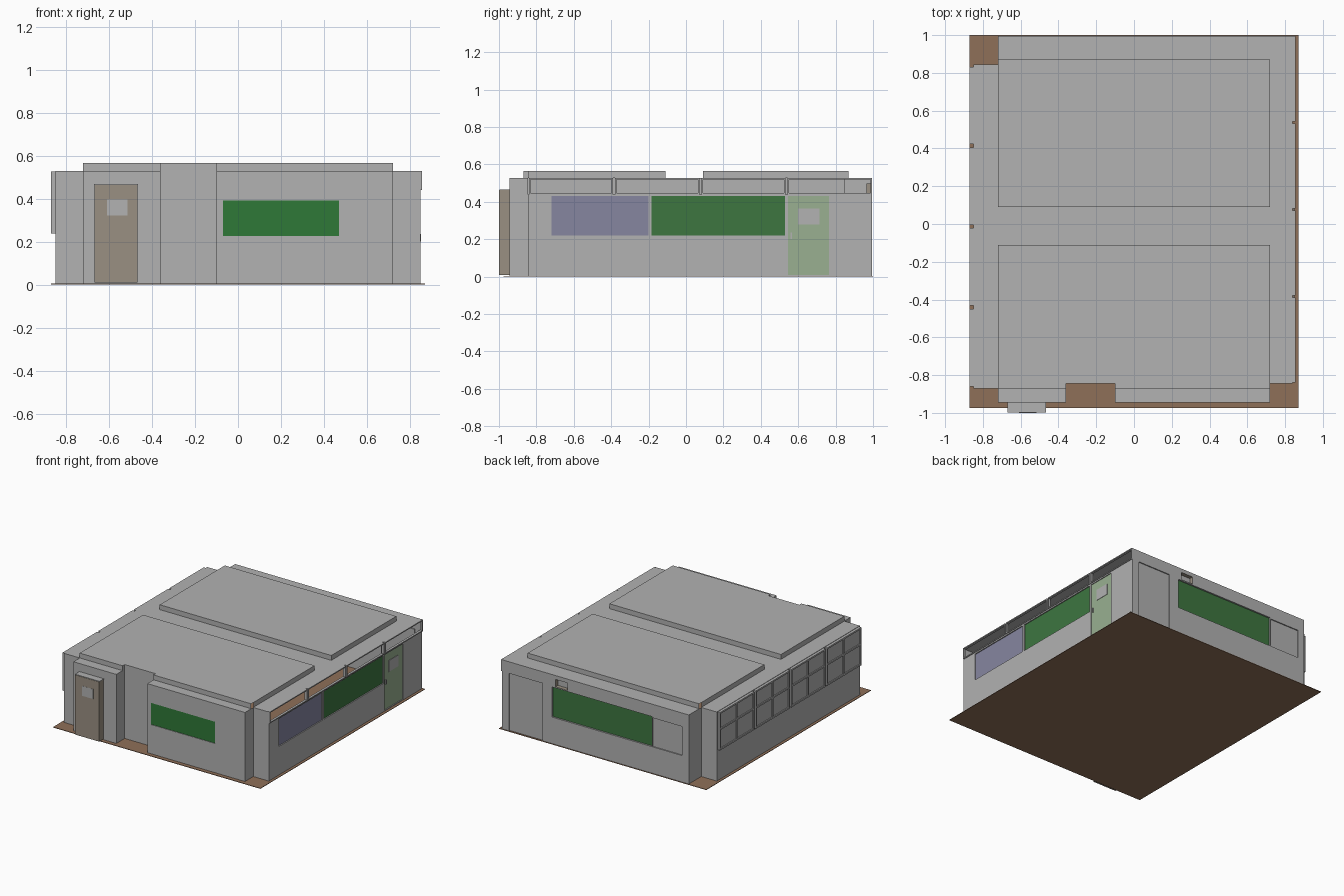
import bpy, bmesh

if "Cube" in bpy.data.objects:
    bpy.data.objects.remove(bpy.data.objects["Cube"])


def mat(name, r, g, b):
    m = bpy.data.materials.new(name)
    m.diffuse_color = (r, g, b, 1)
    m.use_nodes = True
    m.node_tree.nodes["Principled BSDF"].inputs["Base Color"].default_value = m.diffuse_color
    return m


GREY = mat("plaster grey", .445, .445, .445)
BROWN = mat("floor brown", .275, .162, .098)
TAN = mat("door tan", .323, .279, .223)
GREEN = mat("board green", .047, .181, .051)
GREEN2 = mat("front board green", .028, .188, .038)
LILAC = mat("pinboard lilac", .238, .238, .352)
MINT = mat("door mint", .319, .434, .283)


def finish(name, bm, mats):
    me = bpy.data.meshes.new(name)
    bm.to_mesh(me)
    bm.free()
    for m in mats:
        me.materials.append(m)
    ob = bpy.data.objects.new(name, me)
    bpy.context.collection.objects.link(ob)
    return ob


def add_box(bm, x0, x1, y0, y1, z0, z1):
    v = bmesh.ops.create_cube(bm, size=1)["verts"]
    for p in v:
        p.co = ((x0 + x1) / 2 + p.co.x * (x1 - x0),
                (y0 + y1) / 2 + p.co.y * (y1 - y0),
                (z0 + z1) / 2 + p.co.z * (z1 - z0))


def boxes(name, m, *dims):
    bm = bmesh.new()
    for d in dims:
        add_box(bm, *d)
    return finish(name, bm, [m])


def point(axis, c, s, z):
    return (s, c, z) if axis == "x" else (c, s, z)


def quad(bm, pts, out=None):
    f = bm.faces.new([bm.verts.new(p) for p in pts])
    f.normal_update()
    if out and sum(a * b for a, b in zip(f.normal, out)) < 0:
        f.normal_flip()
    return f


def wall(name, axis, c, a, b, top, sign, holes=()):
    """Wall sheet along an axis at offset c, with rectangular holes."""
    bm = bmesh.new()
    ss = sorted({a, b, *[h[0] for h in holes], *[h[1] for h in holes]})
    zs = sorted({0, top, *[h[2] for h in holes], *[h[3] for h in holes]})
    out = point(axis, sign, 0, 0)
    for s0, s1 in zip(ss, ss[1:]):
        for z0, z1 in zip(zs, zs[1:]):
            s, z = (s0 + s1) / 2, (z0 + z1) / 2
            if any(h[0] < s < h[1] and h[2] < z < h[3] for h in holes):
                continue
            quad(bm, [point(axis, c, *p) for p in ((s0, z0), (s1, z0), (s1, z1), (s0, z1))], out)
    return finish(name, bm, [GREY])


def recess(name, axis, c, sign, hole, depth, panel, rim=GREY):
    """Open box set into a wall hole: rim faces plus a coloured back panel."""
    s0, s1, z0, z1 = hole
    d = c - sign * depth
    bm = bmesh.new()
    corners = [(s0, z0), (s1, z0), (s1, z1), (s0, z1)]
    quad(bm, [point(axis, d, *p) for p in corners], point(axis, sign, 0, 0))
    mid = ((s0 + s1) / 2, (z0 + z1) / 2)
    for p, q in zip(corners, corners[1:] + corners[:1]):
        inward = point(axis, 0, mid[0] - (p[0] + q[0]) / 2, mid[1] - (p[1] + q[1]) / 2)
        f = quad(bm, [point(axis, c, *p), point(axis, c, *q), point(axis, d, *q), point(axis, d, *p)], inward)
        f.material_index = 1
    return finish(name, bm, [panel, rim])


# floor
boxes("floor", BROWN, (-.87, .87, -.975, 1, 0, .004))

# roof with two raised bays and pillar notches
XS = [-.85, -.72, -.36, -.10, .72, .84]
YS = [-.945, -.87, -.845, -.11, .09, .845, .87, .995]
LOW, HIGH = .528, .565


def height(x, y):
    if y < -.845 and -.36 < x < -.10:
        return None
    if (x < -.72 and (y < -.87 or y > .845)) or (x > .72 and y < -.845):
        return None
    if abs(x) < .72 and (-.87 < y < -.11 or .09 < y < .87):
        return HIGH
    return LOW


bm = bmesh.new()
cells = {}
for i, (x0, x1) in enumerate(zip(XS, XS[1:])):
    for j, (y0, y1) in enumerate(zip(YS, YS[1:])):
        h = height((x0 + x1) / 2, (y0 + y1) / 2)
        cells[i, j] = h
        if h:
            quad(bm, [(x0, y0, h), (x1, y0, h), (x1, y1, h), (x0, y1, h)], (0, 0, 1))
for (i, j), h in cells.items():
    x, y = cells.get((i + 1, j)), cells.get((i, j + 1))
    if h and x and x != h:      # steps facing sideways
        a = XS[i + 1]
        quad(bm, [(a, YS[j], LOW), (a, YS[j + 1], LOW), (a, YS[j + 1], HIGH), (a, YS[j], HIGH)], (h - x, 0, 0))
    if h and y and y != h:      # steps facing front and back
        a = YS[j + 1]
        quad(bm, [(XS[i], a, LOW), (XS[i + 1], a, LOW), (XS[i + 1], a, HIGH), (XS[i], a, HIGH)], (0, h - y, 0))
finish("roof", bm, [GREY])

# front wall, stepping around the pillars
front_board = (-.07, .47, .225, .39)
wall("front_wall_left_corner", "x", -.87, -.85, -.72, LOW, -1)
wall("front_wall_door_bay", "x", -.945, -.72, -.36, LOW, -1)
wall("front_wall_pillar", "x", -.845, -.36, -.10, HIGH, -1)
wall("front_wall_board_bay", "x", -.945, -.10, .72, LOW, -1, [front_board])
wall("front_wall_right_corner", "x", -.845, .72, .85, LOW, -1)
recess("front_board", "x", -.945, -1, front_board, .004, GREEN2)
wall("front_return_1", "y", -.72, -.945, -.87, LOW, -1)
wall("front_return_2", "y", -.36, -.945, -.845, LOW, 1)
wall("front_return_3", "y", -.10, -.945, -.845, LOW, -1)
wall("front_return_4", "y", .72, -.945, -.845, LOW, 1)
for n, x in (("left", -.36), ("right", -.10)):
    boxes("bay_notch_" + n, GREY, (x - .0005, x + .0005, -.87, -.845, LOW, HIGH))

# back wall with door, board, side panel and speaker box
back = {"door": ((.51, .79, .004, .44), .008, GREY, GREY),
        "board": ((-.41, .43, .205, .433), .012, GREEN, GREY),
        "panel": ((-.665, -.415, .205, .425), .008, GREY, GREY),
        "speaker": ((.30, .40, .442, .498), .03, GREY, TAN)}
wall("back_wall", "x", .995, -.72, .85, LOW, 1, [v[0] for v in back.values()])
for n, (hole, depth, panel, rim) in back.items():
    recess("back_" + n, "x", .995, 1, hole, depth, panel, rim)
wall("back_corner_wall", "x", .845, -.85, -.72, LOW, 1)
wall("back_corner_return", "y", -.72, .845, .995, LOW, -1)

# right wall, open above for the high windows
right = {"pinboard": ((-.72, -.2, .22, .43), .008, LILAC),
         "board": ((-.185, .53, .22, .43), .008, GREEN),
         "door": ((.545, .765, .01, .43), .006, MINT)}
wall("right_wall", "y", .85, -.845, .995, .44, 1, [v[0] for v in right.values()])
for n, (hole, depth, panel) in right.items():
    recess("right_" + n, "y", .85, 1, hole, depth, panel)
boxes("right_door_window", GREY, (.842, .847, .60, .715, .28, .365))
boxes("right_door_handle", GREY, (.842, .852, .56, .567, .20, .235))


def window(name, x0, x1, y0, y1, z0, z1, t, posts=(), rails=()):
    """Frame of bars around an opening, with extra posts and rails."""
    bars = [(x0, x1, y, y + t, z0, z1) for y in (y0, *posts, y1 - t)]
    bars += [(x0, x1, y0, y1, z, z + t) for z in (z0, *rails, z1 - t)]
    boxes(name, GREY, *bars)


# high windows on the right
for k in range(4):
    y = -.845 + k * .461
    window(f"high_window_{k + 1}", .838, .856, y + .005, y + .456, .44, LOW, .008)

# left wall with four large projecting windows
wall("left_wall", "y", -.85, -.87, .845, LOW, -1)
for k in range(4):
    y = -.86 + k * .4275
    window(f"large_window_{k + 1}", -.87, -.85, y, y + .41, .237, LOW - .003, .012, [y + .2], [.39])
    boxes(f"large_window_pane_{k + 1}", GREY, (-.862, -.851, y + .005, y + .405, .24, .52))

# front door in its projecting frame
boxes("front_door", TAN, (-.668, -.467, -.999, -.945, .01, .462))
boxes("front_door_hood", GREY, (-.67, -.465, -.997, -.945, .462, .467))
boxes("front_door_window", GREY, (-.61, -.515, -1, -.995, .32, .395))
